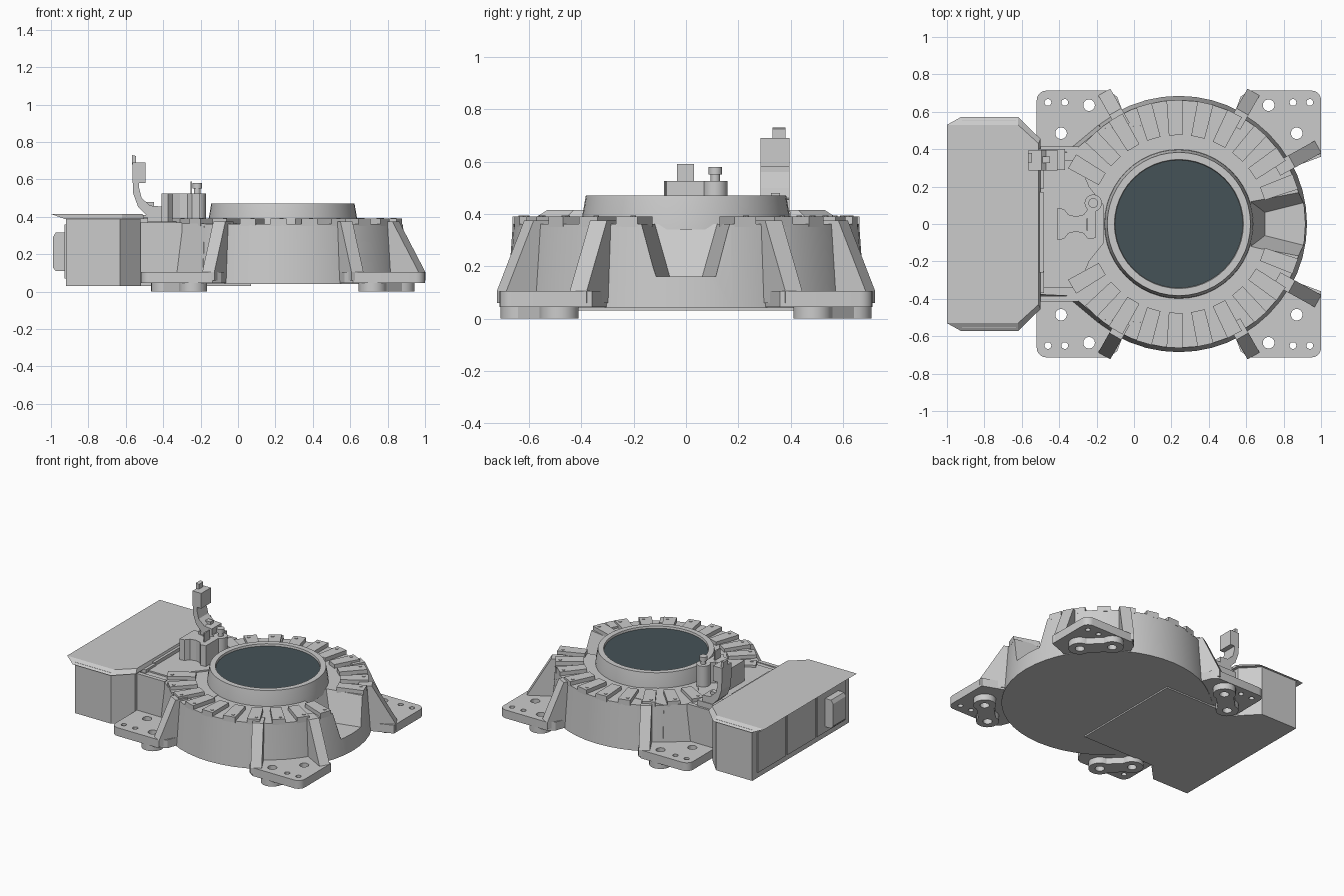
import bpy, bmesh
from math import cos, sin, pi, radians
from mathutils import Vector, Matrix

if "Cube" in bpy.data.objects:
    bpy.data.objects.remove(bpy.data.objects["Cube"])

CX = 0.24  # centre of the round base


def finish(name, bm, smooth=False):
    bmesh.ops.remove_doubles(bm, verts=bm.verts, dist=1e-5)
    bmesh.ops.recalc_face_normals(bm, faces=bm.faces)
    me = bpy.data.meshes.new(name)
    bm.to_mesh(me)
    bm.free()
    ob = bpy.data.objects.new(name, me)
    bpy.context.collection.objects.link(ob)
    if smooth:
        bpy.ops.object.select_all(action='DESELECT')
        ob.select_set(True)
        bpy.context.view_layer.objects.active = ob
        bpy.ops.object.shade_smooth_by_angle(angle=radians(30))
    return ob


def add_loft(bm, low, high):
    a = [bm.verts.new(p) for p in low]
    b = [bm.verts.new(p) for p in high]
    n = len(a)
    bm.faces.new(a[::-1])
    bm.faces.new(b)
    for i in range(n):
        bm.faces.new((a[i], a[(i + 1) % n], b[(i + 1) % n], b[i]))


def loft(name, low, z0, high, z1, smooth=False):
    bm = bmesh.new()
    add_loft(bm, [(x, y, z0) for x, y in low], [(x, y, z1) for x, y in high])
    return finish(name, bm, smooth)


def prism(name, pts, z0, z1, smooth=False):
    return loft(name, pts, z0, pts, z1, smooth)


def side_prism(name, pts, y0, y1):
    bm = bmesh.new()
    add_loft(bm, [(x, y0, z) for x, z in pts], [(x, y1, z) for x, z in pts])
    return finish(name, bm)


def box(name, x0, x1, y0, y1, z0, z1):
    return prism(name, [(x0, y0), (x1, y0), (x1, y1), (x0, y1)], z0, z1)


def circle(x, y, r, n=20, a0=0, a1=2 * pi):
    full = abs(a1 - a0 - 2 * pi) < 1e-4
    d = n if full else n - 1
    return [(x + r * cos(a0 + (a1 - a0) * i / d), y + r * sin(a0 + (a1 - a0) * i / d)) for i in range(n)]


def lathe(name, prof, n=48):
    bm = bmesh.new()
    vs = [bm.verts.new((r, 0, z)) for r, z in prof]
    es = [bm.edges.new((vs[i], vs[(i + 1) % len(vs)])) for i in range(len(vs))]
    bmesh.ops.spin(bm, geom=vs + es, cent=(0, 0, 0), axis=(0, 0, 1), angle=2 * pi, steps=n)
    bmesh.ops.translate(bm, verts=bm.verts, vec=(CX, 0, 0))
    return finish(name, bm, True)


def cut(ob, cutter):
    m = ob.modifiers.new('cut', 'BOOLEAN')
    m.operation, m.solver, m.object = 'DIFFERENCE', 'EXACT', cutter
    cutter.hide_render = True
    cutter.hide_set(True)


def mir(pts):
    # complete an outline symmetric about the x axis
    return pts + [(x, -y) for x, y in reversed(pts)]


# round base drum with the sloped notch on its right side
base = loft('round_base', circle(CX, 0, 0.685, 48), 0.04, circle(CX, 0, 0.662, 48), 0.362, True)
notch = loft('notch_cutter', mir([(0.70, 0.062), (0.95, 0.125)]), 0.16,
             mir([(0.61, 0.13), (0.95, 0.195)]), 0.40)
cut(base, notch)

# raised collar and dark disc
lathe('collar', [(0.33, 0.34), (0.40, 0.34), (0.397, 0.39), (0.383, 0.47), (0.345, 0.47), (0.34, 0.445)])
disc = prism('dark_disc', circle(CX, 0, 0.342, 48), 0.43, 0.455, True)
mat = bpy.data.materials.new('dark_slate')
mat.diffuse_color = (0.06, 0.085, 0.095, 1)
mat.use_nodes = True
mat.node_tree.nodes["Principled BSDF"].inputs["Base Color"].default_value = mat.diffuse_color
disc.data.materials.append(mat)

# radial blocks with a small screw each
for i in range(10):
    for s in (1, -1):
        rot = Matrix.Rotation(s * radians(20 + 14.4 * i), 3, 'Z')
        bm = bmesh.new()
        foot = mir([(0.475, 0.037), (0.662, 0.043)])
        add_loft(bm, [(x, y, 0.35) for x, y in foot], [(x, y, 0.39) for x, y in foot])
        screw = circle(0.63, 0.015, 0.011, 10)
        add_loft(bm, [(x, y, 0.38) for x, y in screw], [(x, y, 0.394) for x, y in screw])
        for v in bm.verts:
            v.co = rot @ v.co + Vector((CX, 0, 0))
        finish('radial_block', bm)

# four corner flanges and feet, with bolt holes through them
big, small = [(0.48, 0.635), (0.63, 0.485)], [(0.61, 0.65), (0.70, 0.65)]
flange = ([(0.76, 0.36), (0.60, 0.30), (0.30, 0.60), (0.33, 0.68)] + [(0.375, 0.713)]
          + circle(0.71, 0.663, 0.05, 6, pi / 2, 0))
pad = (circle(*big[0], 0.075, 16, radians(5), radians(265))
       + circle(*big[1], 0.075, 16, radians(185), radians(445)))
for sx in (1, -1):
    for sy in (1, -1):
        put = lambda pts: [(CX + sx * x, sy * y) for x, y in pts]
        bm = bmesh.new()
        for c, r in [(p, 0.031) for p in big] + [(p, 0.018) for p in small]:
            ring = put(circle(*c, r, 18))
            add_loft(bm, [(x, y, -0.05) for x, y in ring], [(x, y, 0.2) for x, y in ring])
        holes = finish('bolt_hole_cutter', bm)
        cut(prism('corner_flange', put(flange), 0.045, 0.105, True), holes)
        cut(prism('foot_pad', put(pad), 0.0, 0.05, True), holes)

# sloped buttress ribs
for ang, r1 in ((60.5, 0.81), (29, 0.85), (119.5, 0.81)):
    for s in (1, -1):
        rot = Matrix.Rotation(s * radians(ang), 3, 'Z')
        bm = bmesh.new()
        prof = [(0.60, 0.06), (r1, 0.06), (r1, 0.105), (0.69, 0.375), (0.60, 0.375)]
        add_loft(bm, [(x, -0.037, z) for x, z in prof], [(x, 0.037, z) for x, z in prof])
        for v in bm.verts:
            v.co = rot @ v.co + Vector((CX, 0, 0))
        finish('buttress_rib', bm)

# neck joining the drum to the rear housing
loft('neck', mir([(-0.54, 0.41), (-0.34, 0.41), (-0.19, 0.535), (0.1, 0.55)]), 0.042,
     mir([(-0.54, 0.375), (-0.33, 0.385), (-0.18, 0.51), (0.1, 0.53)]), 0.365)
prism('neck_top_plate', mir([(-0.52, 0.34), (-0.30, 0.34), (-0.24, 0.2), (-0.16, 0.1)]), 0.36, 0.375)
box('neck_hinge_strip', -0.54, -0.485, -0.26, 0.17, 0.36, 0.40)
for y in (-0.31, 0.25):
    box('neck_hinge_tab', -0.53, -0.48, y - 0.06, y + 0.06, 0.36, 0.39)
for y in (-0.40, 0.40):
    box('neck_side_rail', -0.54, -0.30, y - 0.015, y + 0.015, 0.10, 0.37)
box('under_plate', -0.60, 0.07, -0.42, 0.42, 0.03, 0.06)

# rear housing and its overhanging lid
prism('housing', mir([(-0.92, 0.555), (-0.63, 0.555), (-0.52, 0.44)]), 0.03, 0.40)
loft('housing_lid', mir([(-0.925, 0.572), (-0.62, 0.572), (-0.50, 0.455)]), 0.388,
     mir([(-1.0, 0.53), (-0.62, 0.53), (-0.51, 0.43)]), 0.415)
for y in (-0.34, 0.0, 0.34):
    box('back_panel', -0.928, -0.91, y - 0.16, y + 0.16, 0.07, 0.36)
side_prism('back_handle', [(-0.92, 0.11), (-0.975, 0.11), (-0.99, 0.13), (-0.99, 0.29), (-0.975, 0.315),
                           (-0.92, 0.315)], -0.42, -0.27)

# latch arm standing on the neck
box('latch_base', -0.56, -0.37, 0.29, 0.40, 0.36, 0.41)
side_prism('latch_arm', [(-0.41, 0.40), (-0.41, 0.455), (-0.47, 0.46), (-0.515, 0.50), (-0.53, 0.56),
                         (-0.53, 0.69), (-0.562, 0.69), (-0.562, 0.53), (-0.535, 0.455), (-0.49, 0.41)],
           0.285, 0.395)
box('latch_panel', -0.565, -0.495, 0.285, 0.395, 0.58, 0.69)
side_prism('latch_tab', [(-0.568, 0.68), (-0.545, 0.68), (-0.545, 0.725), (-0.568, 0.73)], 0.33, 0.38)
box('latch_lug', -0.49, -0.45, 0.325, 0.36, 0.40, 0.48)

# waisted bracket with thin plate
waist = [(-0.41, 0.085), (-0.375, 0.08), (-0.35, 0.05), (-0.31, 0.04), (-0.27, 0.05), (-0.245, 0.08), (-0.205, 0.075)]
prism('waisted_bracket', mir([(x, y) for x, y in waist]), 0.36, 0.525)
box('bracket_plate', -0.255, -0.245, -0.034, 0.03, 0.50, 0.59)

# locking pin in its socket
for name, r, z0, z1 in (('pin_socket', 0.046, 0.36, 0.525), ('pin_stem', 0.018, 0.52, 0.56),
                        ('pin_head', 0.026, 0.55, 0.58)):
    prism(name, circle(-0.218, 0.112, r, 20), z0, z1, True)
